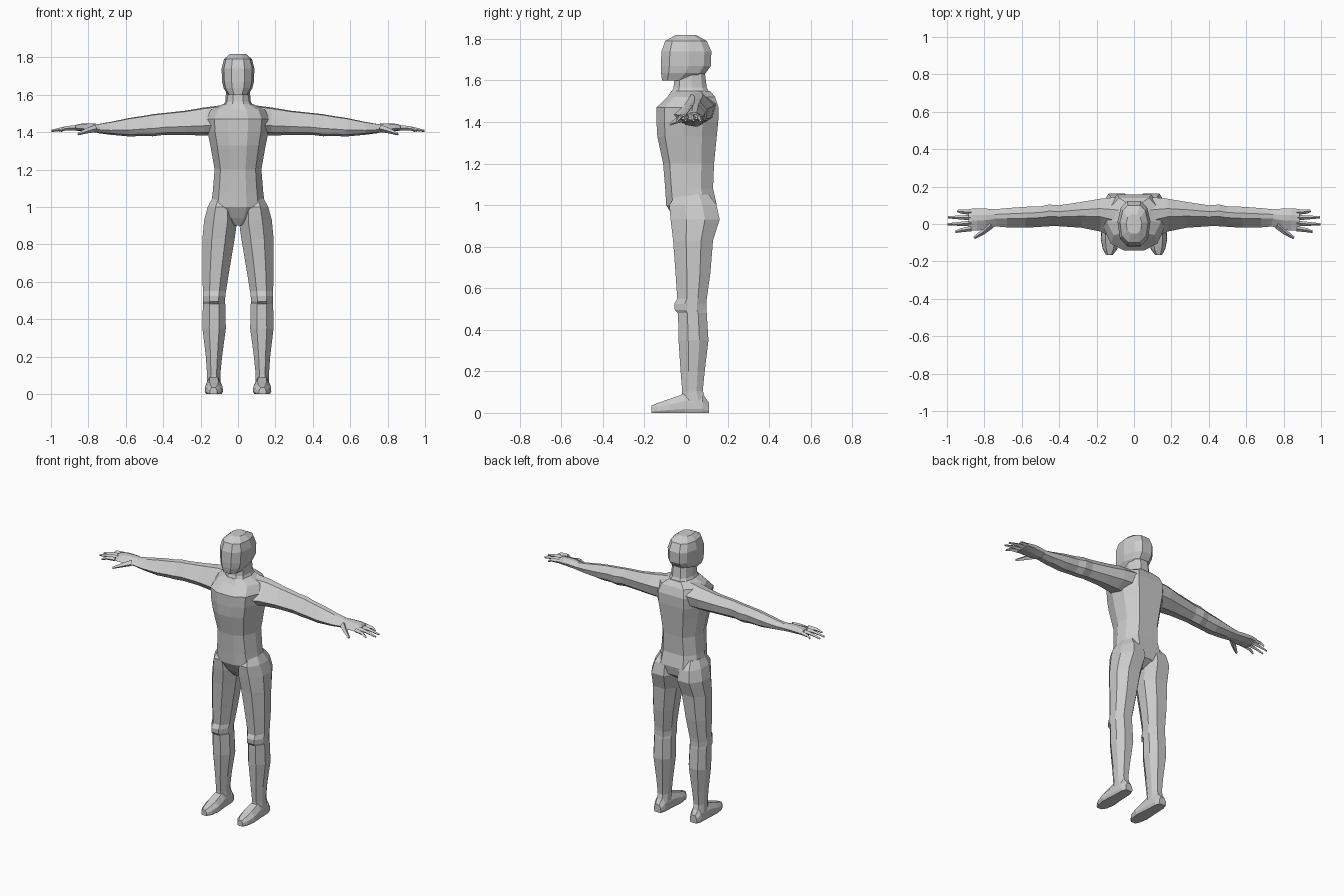
import bpy, bmesh
from mathutils import Vector

grey = bpy.data.materials.new("plain grey")
grey.diffuse_color = (0.6, 0.6, 0.6, 1)

# Unit cross-sections, stretched to the bounds of each ring
def symmetric(half):
    return half + [(-u, v) for u, v in reversed(half)]

TORSO = symmetric([(.32, -1), (.75, -.74), (1, -.1), (.93, .5), (.55, 1)])
LIMB = symmetric([(.42, -1), (1, -.35), (1, .4), (.5, 1)])
HEAD = symmetric([(.4, -1), (.86, -.66), (1, .1), (.8, .72), (.42, 1)])
SHOE = symmetric([(.85, -1), (1, -.6), (.95, .2), (.5, 1)])
ARM = [(-.55, .3), (-.1, .92), (.4, 1), (1, .3), (.85, -.5), (.2, -1), (-.7, -.8), (-1, -.3)]


def make(name, rings, mirrored=False):
    """Skin a list of equal rings into a closed, flat-shaded part."""
    bm = bmesh.new()
    loops = [[bm.verts.new(p) for p in r] for r in rings]
    n = len(loops[0])
    for a, b in zip(loops, loops[1:]):
        for i in range(n):
            j = (i + 1) % n
            bm.faces.new((a[i], a[j], b[j], b[i]))
    bm.faces.new(loops[0][::-1])
    bm.faces.new(loops[-1])
    bmesh.ops.recalc_face_normals(bm, faces=bm.faces)
    me = bpy.data.meshes.new(name)
    bm.to_mesh(me)
    bm.free()
    me.materials.append(grey)
    ob = bpy.data.objects.new(name, me)
    bpy.context.collection.objects.link(ob)
    if mirrored:
        ob.modifiers.new("mirror", 'MIRROR').use_axis[0] = True
    return ob


def loft(name, section, axis, rows, mirrored=False):
    """Rows are (position on axis, min u, max u, min v, max v)."""
    rings = []
    for t, u0, u1, v0, v1 in rows:
        ring = []
        for u, v in section:
            p = [(u0 + u1) / 2 + u * (u1 - u0) / 2, (v0 + v1) / 2 + v * (v1 - v0) / 2]
            p.insert(axis, t)
            ring.append(p)
        rings.append(ring)
    return make(name, rings, mirrored)


def tube(name, points, radii):
    """Four-sided finger along a path, on both hands."""
    pts = [Vector(p) for p in points]
    side = (pts[-1] - pts[0]).cross(Vector((0, 0, 1))).normalized()
    up = Vector((0, 0, 1))
    rings = [[p + side * r, p + up * r, p - side * r, p - up * r] for p, r in zip(pts, radii)]
    make(name, rings, True)


# Torso: half-width, front y, back y at each height
torso = [(.90, .03, -.03, .08), (.94, .10, -.06, .135), (1.0, .145, -.095, .148),
         (1.08, .135, -.10, .13), (1.20, .125, -.11, .135), (1.33, .148, -.138, .148),
         (1.40, .163, -.142, .155), (1.47, .168, -.142, .157), (1.52, .145, -.09, .14),
         (1.55, .08, -.07, .115)]
loft("torso", TORSO, 2, [(z, -w, w, f, b) for z, w, f, b in torso])

# Neck and head
loft("neck", HEAD, 2, [(1.53, -.085, .085, -.075, .12), (1.565, -.068, .068, -.06, .10),
                       (1.66, -.06, .06, -.05, .088)])
head = [(1.60, .055, -.115, .03), (1.635, .077, -.12, .095), (1.67, .085, -.121, .12),
        (1.74, .088, -.118, .122), (1.79, .075, -.10, .10), (1.818, .042, -.05, .05)]
loft("head", HEAD, 2, [(z, -w, w, f, b) for z, w, f, b in head])

# Arms, with a slight point at the elbow
loft("arm", ARM, 0, [
    (.08, -.09, .145, 1.38, 1.545), (.18, -.04, .135, 1.382, 1.532),
    (.28, -.02, .118, 1.385, 1.515), (.40, -.012, .10, 1.385, 1.502),
    (.455, -.012, .104, 1.378, 1.496), (.50, -.015, .094, 1.38, 1.488),
    (.58, -.02, .092, 1.377, 1.476), (.68, -.018, .085, 1.386, 1.455),
    (.75, -.012, .078, 1.395, 1.443)], True)

# Hands: palm, four fingers and thumb
loft("palm", ARM, 0, [(.73, -.01, .078, 1.396, 1.443), (.79, -.03, .082, 1.40, 1.447),
                      (.84, -.035, .084, 1.405, 1.445), (.885, -.036, .08, 1.41, 1.435)], True)
for i, (y, tip_y, tip_x) in enumerate([(-.025, -.042, .955), (.004, -.002, .998),
                                     (.034, .036, .995), (.063, .07, .945)]):
    tube(f"finger_{i + 1}", [(.87, y, 1.424), (.925, (y + tip_y) / 2, 1.42), (tip_x, tip_y, 1.407)],
         [.014, .011, .006])
tube("thumb", [(.765, -.005, 1.42), (.81, -.045, 1.407), (.855, -.075, 1.39)], [.02, .014, .007])

# Legs, with a raised kneecap
loft("leg", LIMB, 2, [
    (.10, .095, .165, -.018, .08), (.20, .085, .172, -.026, .09),
    (.35, .065, .19, -.036, .108), (.48, .068, .188, -.038, .10),
    (.495, .069, .188, -.054, .098), (.525, .068, .188, -.056, .098),
    (.55, .064, .188, -.042, .10), (.67, .045, .19, -.05, .117),
    (.83, .018, .19, -.062, .13), (.93, .004, .181, -.074, .162),
    (1.0, .015, .162, -.08, .147), (1.05, .03, .135, -.05, .11)], True)

# Feet: heel to toe, plus the ankle
loft("foot", SHOE, 1, [(.11, .105, .155, 0, .05), (.08, .092, .168, 0, .09),
                       (-.01, .087, .172, 0, .092), (-.08, .08, .178, 0, .067),
                       (-.135, .09, .167, 0, .048), (-.165, .112, .15, 0, .036)], True)
loft("ankle", LIMB, 2, [(.04, .092, .168, -.02, .10), (.11, .095, .165, -.018, .08)], True)
